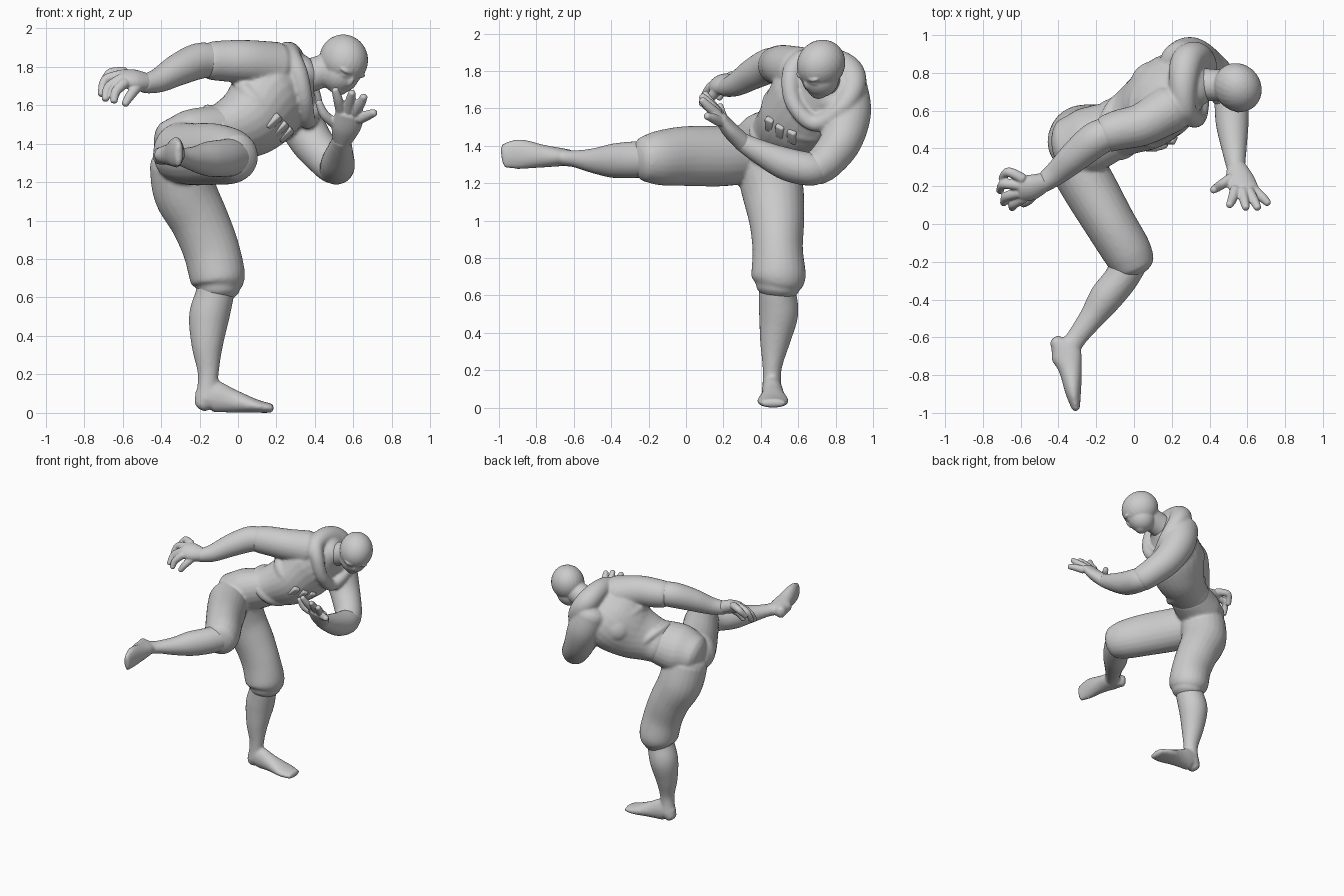
import bpy, bmesh
from math import sin, cos, pi
from mathutils import Vector as V, Matrix


def spline(pts, closed, sub=6):
    """Catmull-Rom through (x, y, z, ra, rb) tuples."""
    P = [V(tuple(p[:4]) + (p[4] if len(p) > 4 else p[3],)) for p in pts]
    n, out = len(P), []
    for i in range(n if closed else n - 1):
        if closed:
            a, b, c, d = (P[(i + k) % n] for k in (-1, 0, 1, 2))
        else:
            a, b, c, d = (P[min(max(i + k, 0), n - 1)] for k in (-1, 0, 1, 2))
        for s in range(sub):
            t = s / sub
            out.append(b + (c - a) * (t / 2) + (a * 2 - b * 5 + c * 4 - d) * (t * t / 2)
                       + (b * 3 - a - c * 3 + d) * (t ** 3 / 2))
    return out if closed else out + [P[-1]]


def tube(bm, pts, ref, closed=False, cap=0.6, n=24):
    """Elliptical tube: ra lies along ref, rb across it; ends are rounded."""
    S, ref, R = spline(pts, closed), V(ref), []
    m = len(S)
    for i, s in enumerate(S):
        a, b = (S[i - 1], S[(i + 1) % m]) if closed else (S[max(i - 1, 0)], S[min(i + 1, m - 1)])
        t = (V(b[:3]) - V(a[:3])).normalized()
        side = (ref - t * ref.dot(t)).normalized()
        R.append((V(s[:3]), t, side, t.cross(side), s[3], s[4]))
    if not closed:
        def dome(r, sign):
            c, t, u, v, a, b = r
            d = min(a, b) * cap * sign
            return [(c + t * d * sin(k), t, u, v, a * cos(k), b * cos(k)) for k in (.4, .8, 1.15, 1.45)]
        R = dome(R[0], -1)[::-1] + R + dome(R[-1], 1)
    rings = [[bm.verts.new(c + u * a * cos(2 * pi * j / n) + v * b * sin(2 * pi * j / n)) for j in range(n)]
             for c, t, u, v, a, b in R]
    for i in range(len(rings) if closed else len(rings) - 1):
        p, q = rings[i], rings[(i + 1) % len(rings)]
        for j in range(n):
            bm.faces.new((p[j], p[(j + 1) % n], q[(j + 1) % n], q[j]))
    if not closed:
        bm.faces.new(rings[0][::-1])
        bm.faces.new(rings[-1])


def ball(bm, c, axes, r):
    """Ellipsoid with radii r along three axes."""
    M = Matrix([a * k for a, k in zip(axes, r)]).transposed().to_4x4()
    bmesh.ops.create_uvsphere(bm, u_segments=24, v_segments=16, radius=1, matrix=Matrix.Translation(c) @ M)


def finish(name, bm, voxel=0.011, smooth=4):
    bmesh.ops.recalc_face_normals(bm, faces=bm.faces)
    me = bpy.data.meshes.new(name)
    bm.to_mesh(me)
    bm.free()
    ob = bpy.data.objects.new(name, me)
    bpy.context.collection.objects.link(ob)
    for p in me.polygons:
        p.use_smooth = True
    if voxel:
        r = ob.modifiers.new("Fuse", 'REMESH')
        r.mode, r.voxel_size, r.use_smooth_shade = 'VOXEL', voxel, True
        s = ob.modifiers.new("Soften", 'SMOOTH')
        s.factor, s.iterations = 0.5, smooth
    return ob


def part(name, *tubes, balls=(), loops=(), **kw):
    bm = bmesh.new()
    for pts, ref in tubes:
        tube(bm, pts, ref)
    for pts, ref in loops:
        tube(bm, pts, ref, closed=True)
    for c, r in balls:
        ball(bm, V(c), (LEFT, FRONT, UP), r)
    return finish(name, bm, **kw)


X, Y, Z = V((1, 0, 0)), V((0, 1, 0)), V((0, 0, 1))
LEFT = V((.38, .83, -.40)).normalized()       # torso: sideways
FRONT = V((.55, -.55, -.62)).normalized()     # torso: facing
UP = LEFT.cross(-FRONT).normalized()
if UP.x < 0:
    UP = -UP

def ring(c, a, b, r, h):
    """Band around the trunk."""
    return ([tuple(V(c) + LEFT * a * cos(k * pi / 8) + FRONT * b * sin(k * pi / 8)) + (h, r)
             for k in range(16)], UP)

# Shorts: pelvis, standing leg, kicking leg and cuffs
part("shorts",
     ([(-.36, .42, 1.39, .15, .125), (-.25, .44, 1.41, .185, .155), (-.1, .5, 1.45, .165, .14)], LEFT),
     ([(-.10, .49, .645, .118, .113), (-.105, .495, .70, .145, .143), (-.14, .49, .85, .135, .147),
       (-.20, .485, 1.0, .148, .152), (-.275, .465, 1.15, .165, .165), (-.30, .43, 1.3, .165, .16)], Y),
     ([(-.31, .32, 1.355, .155, .145), (-.235, .19, 1.345, .162, .145), (-.125, 0, 1.345, .16, .135),
       (-.04, -.14, 1.335, .147, .13), (-.006, -.21, 1.33, .127, .118)], Z))

# Standing lower leg with foot
part("standing_leg",
     ([(-.165, .46, .07, .055, .055), (-.155, .46, .2, .05, .054), (-.16, .475, .35, .08, .082),
       (-.15, .495, .5, .105, .105), (-.12, .49, .62, .1, .1), (-.1, .49, .75, .1, .1)], Y),
     ([(-.19, .46, .045, .045, .045), (-.14, .46, .085, .055, .085), (-.03, .465, .062, .062, .062),
       (.09, .465, .036, .085, .036), (.172, .465, .024, .068, .024)], Y))

# Kicking lower leg with foot, sole turned to the side
part("kicking_leg",
     ([(-.02, -.19, 1.33, .1, .1), (-.07, -.29, 1.325, .098, .09), (-.15, -.39, 1.32, .092, .088),
       (-.22, -.49, 1.32, .068, .068), (-.295, -.59, 1.33, .046, .055), (-.33, -.64, 1.335, .045, .055)], Z),
     ([(-.415, -.62, 1.335, .045, .035), (-.365, -.68, 1.34, .05, .082), (-.337, -.77, 1.345, .062, .062),
       (-.322, -.89, 1.355, .08, .042), (-.308, -.975, 1.345, .065, .022)], Z))

# Jacket: trunk, both sleeves, broad back, chest strap, waist hem and the hood around the neck
part("jacket",
     ([(-.12, .5, 1.45, .165, .14), (-.05, .525, 1.47, .175, .15), (.07, .59, 1.53, .215, .185),
       (.18, .68, 1.64, .245, .19), (.28, .72, 1.73, .2, .14), (.35, .73, 1.78, .1, .1)], LEFT),
     ([(.19, .61, 1.80, .13), (.05, .53, 1.825, .114), (-.07, .50, 1.83, .107), (-.14, .48, 1.83, .1)], Z),
     ([(.26, .84, 1.71, .13), (.30, .865, 1.58, .125), (.37, .83, 1.43, .112), (.46, .75, 1.32, .1),
       (.50, .69, 1.28, .094)], X),
     loops=[([(.27, .61, 1.845, .06), (.26, .74, 1.855, .075), (.28, .86, 1.80, .085), (.34, .89, 1.71, .07),
              (.39, .83, 1.60, .05), (.36, .69, 1.52, .045), (.345, .58, 1.62, .045), (.315, .56, 1.76, .05)],
             (.3, 0, .1)),
            ring((.125, .635, 1.585), .228, .185, .016, .03),
            ring((-.06, .52, 1.468), .176, .152, .014, .024)],
     balls=[((.10, .75, 1.62), (.12, .10, .13)), ((.05, .62, 1.64), (.13, .09, .13)),
            ((.30, .73, 1.65), (.17, .08, .09))],
     smooth=3)

# Pouches on the chest strap
for k in (-.105, -.03, .045):
    c = V((.125, .635, 1.585)) + LEFT * k + FRONT * (.196 - abs(k) * .15)
    bm = bmesh.new()
    M = Matrix((LEFT * .05, UP * .09, FRONT * .035)).transposed().to_4x4()
    bmesh.ops.create_cube(bm, size=1, matrix=Matrix.Translation(c) @ M)
    ob = finish("pouch", bm, voxel=0)
    bv = ob.modifiers.new("Round", 'BEVEL')
    bv.width, bv.segments = .01, 3

# Forearms
part("left_forearm",
     ([(.50, .70, 1.275, .085), (.515, .64, 1.278, .09), (.52, .53, 1.305, .087), (.53, .4, 1.365, .067),
       (.54, .29, 1.425, .048)], X))
part("right_forearm",
     ([(-.1, .49, 1.83, .085), (-.2, .45, 1.83, .094), (-.31, .36, 1.785, .084), (-.41, .27, 1.73, .065),
       (-.49, .21, 1.71, .05)], Z))

# Hands: flat palm plus four fingers and a thumb
def hand(name, palm, ref, fingers):
    tubes = [(palm, ref)]
    for f in fingers:
        tubes.append(([p + (r,) for p, r in zip(f, (.028, .025, .019))], ref))
    part(name, *tubes, voxel=0.006, smooth=3)

hand("left_hand", [(.54, .31, 1.41, .048, .047), (.56, .24, 1.48, .075, .045), (.583, .185, 1.55, .078, .034)], X,
     [[(.535, .18, 1.57), (.52, .13, 1.63), (.505, .10, 1.68)],
      [(.575, .17, 1.575), (.585, .12, 1.63), (.593, .085, 1.665)],
      [(.61, .17, 1.565), (.638, .12, 1.61), (.655, .085, 1.645)],
      [(.635, .18, 1.53), (.68, .14, 1.55), (.71, .11, 1.56)],
      [(.51, .24, 1.5), (.45, .2, 1.55), (.42, .18, 1.615)]])
hand("right_hand", [(-.47, .225, 1.715, .05, .048), (-.54, .195, 1.73, .072, .05), (-.6, .185, 1.74, .07, .04)],
     (.1, .9, .4),
     [[(-.59, .24, 1.77), (-.665, .275, 1.765), (-.7, .24, 1.71)],
      [(-.61, .205, 1.755), (-.69, .21, 1.73), (-.71, .175, 1.655)],
      [(-.61, .165, 1.735), (-.675, .145, 1.69), (-.69, .11, 1.63)],
      [(-.59, .135, 1.715), (-.635, .105, 1.67), (-.645, .085, 1.62)],
      [(-.52, .17, 1.7), (-.56, .125, 1.65), (-.588, .105, 1.605)]])

# Masked head and neck: skull, jaw, brow, nose and eyes
bm = bmesh.new()
c = V((.548, .72, 1.824))
face = V((.45, -.68, -.58)).normalized()
side = face.cross(V((.55, -.35, .8))).normalized()
crown = side.cross(face).normalized()
ax = (side, face, crown)

def at(s, f, u):
    return c + side * s + face * f + crown * u

ball(bm, at(0, -.008, .01), ax, (.122, .138, .128))
ball(bm, at(0, .03, -.055), ax, (.1, .1, .105))
ball(bm, at(0, .07, -.105), ax, (.055, .05, .05))
ball(bm, at(0, .118, -.035), ax, (.017, .024, .036))
for s in (-1, 1):
    ball(bm, at(s * .04, .1, .008), ax, (.045, .028, .015))
    ball(bm, at(s * .042, .1, -.02), ax, (.024, .02, .012))
tube(bm, [(.33, .74, 1.74, .09), (.42, .735, 1.77, .085), (.51, .73, 1.80, .085)], Z)
finish("head", bm, voxel=0.007, smooth=4)
